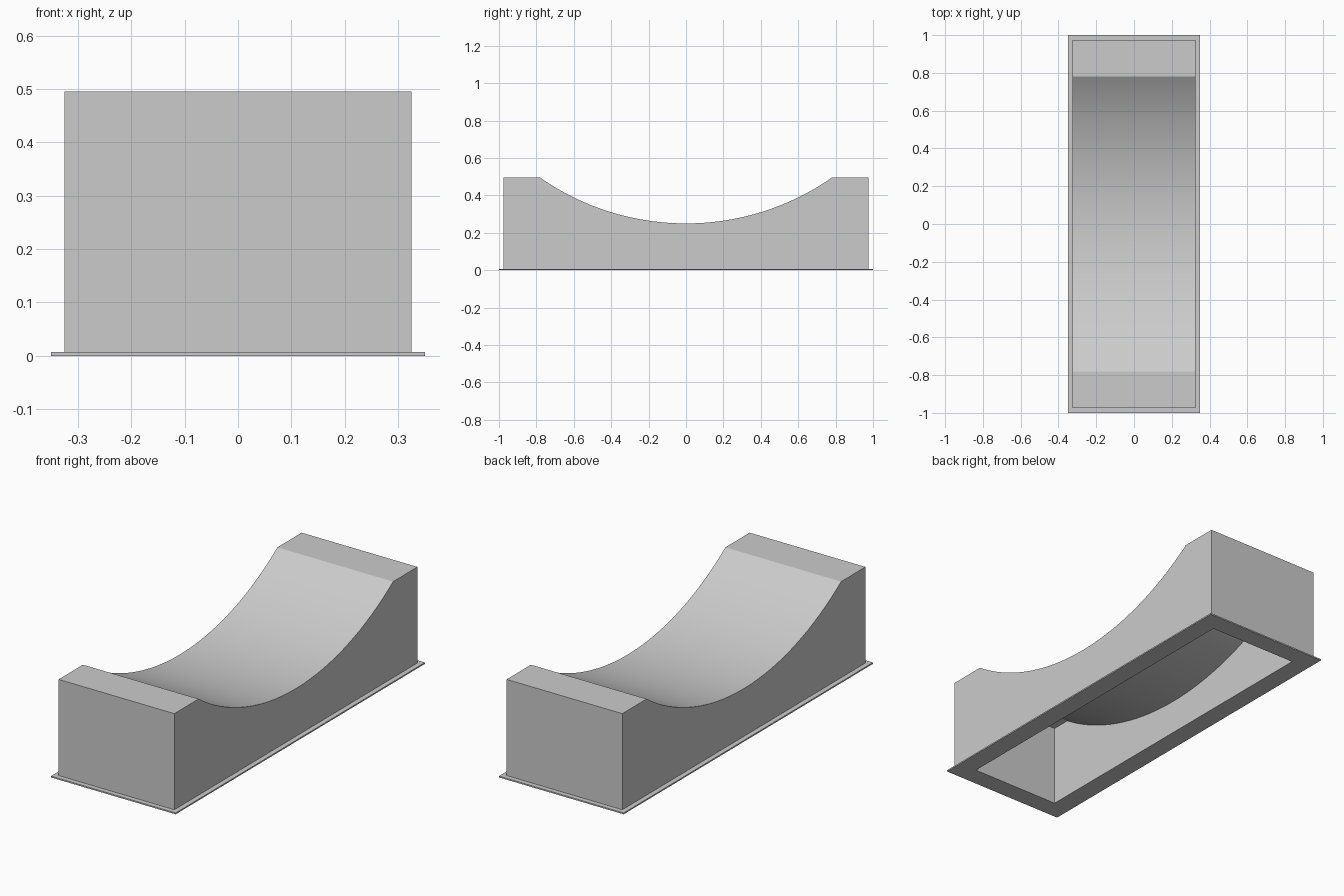
import bpy
import bmesh
from math import sqrt, asin, sin, cos

cube = bpy.data.objects.get("Cube")
if cube:
    bpy.data.objects.remove(cube, do_unlink=True)

HALF_W, HALF_L, HEIGHT = 0.325, 0.975, 0.495   # outer block
DIP, HALF_DIP = 0.25, 0.78                     # saddle low point and half span
WALL, LIP, LIP_H = 0.075, 0.025, 0.007         # shell thickness and base lip
STEPS = 48

# Circle through the low point and both rims of the saddle
drop = HEIGHT - DIP
RADIUS = (HALF_DIP ** 2 + drop ** 2) / (2 * drop)
CENTRE_Z = DIP + RADIUS

grey = bpy.data.materials.new("plain grey")
grey.use_nodes = True
colour = (0.6, 0.6, 0.6, 1)
grey.diffuse_color = colour
grey.node_tree.nodes["Principled BSDF"].inputs["Base Color"].default_value = colour


def finish(bm, name):
    mesh = bpy.data.meshes.new(name)
    bm.to_mesh(mesh)
    bm.free()
    obj = bpy.data.objects.new(name, mesh)
    bpy.context.collection.objects.link(obj)
    mesh.materials.append(grey)
    return obj


def saddle_profile(inset):
    """Side outline (y, z) from one foot over the saddle to the other."""
    top, length, radius = HEIGHT - inset, HALF_L - inset, RADIUS + inset
    span = asin(sqrt(radius ** 2 - (CENTRE_Z - top) ** 2) / radius)
    angles = [span * (2 * i / STEPS - 1) for i in range(STEPS + 1)]
    arc = [(radius * sin(a), CENTRE_Z - radius * cos(a)) for a in angles]
    return [(-length, LIP_H), (-length, top)] + arc + [(length, top), (length, LIP_H)]


def add_skin(bm, inset, inward):
    """Bottomless extrusion of the saddle profile across x."""
    profile = saddle_profile(inset)
    x = HALF_W - inset
    right = [bm.verts.new((-x, y, z)) for y, z in profile]
    left = [bm.verts.new((x, y, z)) for y, z in profile]
    faces = [bm.faces.new(right[::-1]), bm.faces.new(left)]
    for i in range(len(profile) - 1):
        faces.append(bm.faces.new((right[i], right[i + 1], left[i + 1], left[i])))
    # Orient by the end wall on the right side
    faces[0].normal_update()
    bmesh.ops.recalc_face_normals(bm, faces=faces)
    faces[0].normal_update()
    if (faces[0].normal.x < 0) == inward:
        bmesh.ops.reverse_faces(bm, faces=faces)


# Hollow body: outer skin and inner skin, open underneath
bm = bmesh.new()
add_skin(bm, 0, False)
add_skin(bm, WALL, True)
body = finish(bm, "saddle_body")

# Base lip: thin rectangular frame around the opening
bm = bmesh.new()


def ring(offset, z):
    x, y = HALF_W + offset, HALF_L + offset
    return [bm.verts.new((sx * x, sy * y, z))
            for sx, sy in ((-1, -1), (1, -1), (1, 1), (-1, 1))]


rings = [ring(-WALL, LIP_H), ring(-WALL, 0), ring(LIP, 0), ring(LIP, LIP_H), ring(0, LIP_H)]
for low, high in zip(rings, rings[1:]):
    for i in range(4):
        j = (i + 1) % 4
        bm.faces.new((low[i], low[j], high[j], high[i]))
finish(bm, "base_lip")

# Smooth the saddle curve, keep the corners crisp
bpy.ops.object.select_all(action="DESELECT")
body.select_set(True)
bpy.context.view_layer.objects.active = body
bpy.ops.object.shade_smooth_by_angle(angle=0.3)
